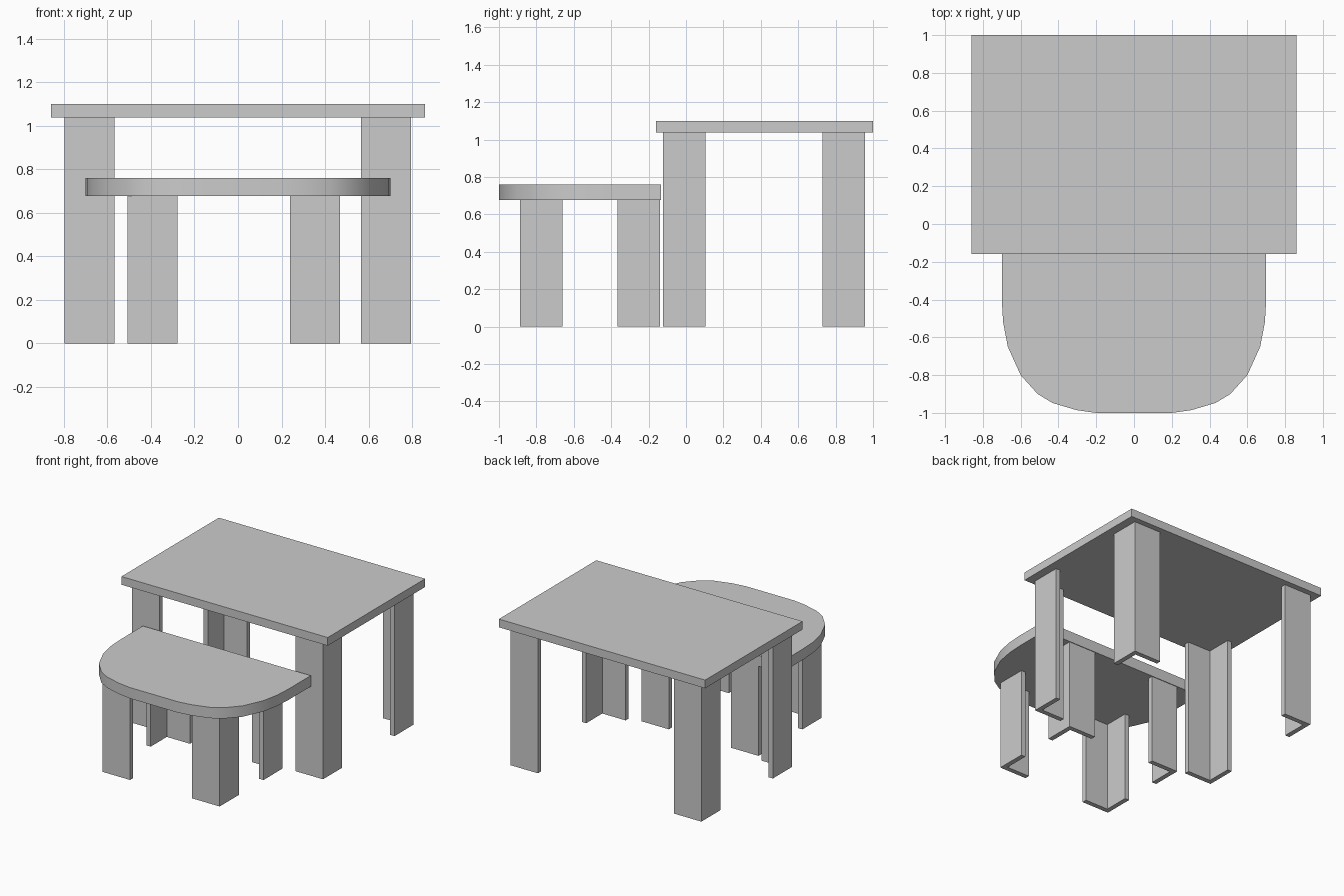
import bpy, bmesh

if "Cube" in bpy.data.objects:
    bpy.data.objects.remove(bpy.data.objects["Cube"])

THICK = 0.036  # board thickness of the angled legs


def extrude(name, outline, z0, z1):
    """Solid prism from an xy outline."""
    bm = bmesh.new()
    face = bm.faces.new([bm.verts.new((x, y, z0)) for x, y in outline])
    up = bmesh.ops.extrude_face_region(bm, geom=[face])["geom"]
    bmesh.ops.translate(bm, vec=(0, 0, z1 - z0),
                        verts=[v for v in up if isinstance(v, bmesh.types.BMVert)])
    bmesh.ops.recalc_face_normals(bm, faces=bm.faces[:])
    mesh = bpy.data.meshes.new(name)
    bm.to_mesh(mesh)
    bm.free()
    obj = bpy.data.objects.new(name, mesh)
    bpy.context.collection.objects.link(obj)
    return obj


def angled_leg(name, x, y, sx, sy, size, height):
    """L-section leg; (x, y) is its outer corner, sx/sy point inwards."""
    w, d = size
    profile = [(0, 0), (w, 0), (w, THICK), (THICK, THICK), (THICK, d), (0, d)]
    extrude(name, [(x + sx * a, y + sy * b) for a, b in profile], 0, height)


def leg_set(prefix, left, right, front, back, size, height):
    for xn, x, sx in (("left", left, 1), ("right", right, -1)):
        for yn, y, sy in (("front", front, 1), ("back", back, -1)):
            angled_leg(f"{prefix}_{yn}_{xn}_leg", x, y, sx, sy, size, height)


# Large desk: rectangular top and four legs
extrude("desk_top", [(-0.86, -0.16), (0.86, -0.16), (0.86, 1), (-0.86, 1)], 1.038, 1.10)
leg_set("desk", -0.798, 0.795, -0.123, 0.957, (0.23, 0.228), 1.038)

# Small bench: seat with rounded front corners, mirrored outline
half = [(0.70, -0.133), (0.70, -0.40), (0.693, -0.52), (0.668, -0.65), (0.60, -0.80),
        (0.51, -0.90), (0.43, -0.948), (0.305, -0.985), (0.20, -1.0)]
seat = extrude("bench_seat", half + [(-x, y) for x, y in reversed(half)], 0.678, 0.76)
bpy.context.view_layer.objects.active = seat
seat.select_set(True)
bpy.ops.object.shade_smooth_by_angle(angle=0.6)

# Bench legs
leg_set("bench", -0.508, 0.469, -0.888, -0.138, (0.229, 0.228), 0.678)
